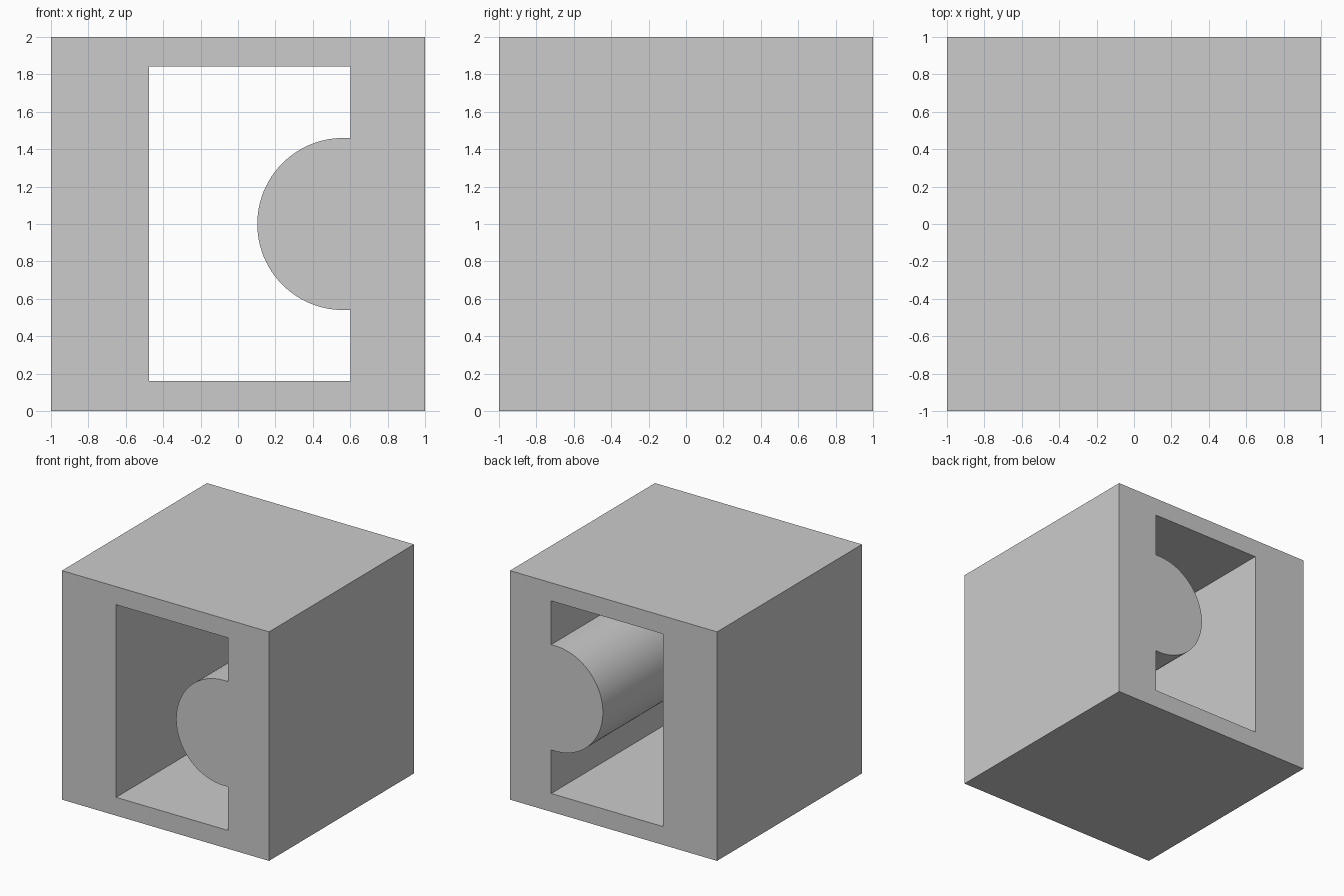
import bpy, bmesh, math

if "Cube" in bpy.data.objects:
    bpy.data.objects.remove(bpy.data.objects["Cube"])


def prism(name, profile, depth):
    """Extrude an x-z profile symmetrically along y."""
    bm = bmesh.new()
    face = bm.faces.new([bm.verts.new((x, -depth / 2, z)) for x, z in profile])
    ext = bmesh.ops.extrude_face_region(bm, geom=[face])
    bmesh.ops.translate(bm, vec=(0, depth, 0),
                        verts=[v for v in ext["geom"] if isinstance(v, bmesh.types.BMVert)])
    bmesh.ops.recalc_face_normals(bm, faces=bm.faces)
    mesh = bpy.data.meshes.new(name)
    bm.to_mesh(mesh)
    bm.free()
    obj = bpy.data.objects.new(name, mesh)
    bpy.context.collection.objects.link(obj)
    return obj


# Solid outer block
block = prism("block", [(-1, 0), (1, 0), (1, 2), (-1, 2)], 2)

# Through opening with a rounded rib bulging in from its right wall
left, right, bottom, top = -0.477, 0.602, 0.16, 1.842
cx, cz, r, steps = 0.563, 1.0, 0.46, 48
rib = [(cx + r * math.cos(a), cz + r * math.sin(a))
       for a in (-math.pi / 2 - math.pi * i / steps for i in range(steps + 1))]
outline = [(left, top), (left, bottom), (right, bottom), (right, cz - r),
           *rib, (right, cz + r), (right, top)]
cutter = prism("opening_cutter", outline, 2.4)
cutter.hide_render = True

cut = block.modifiers.new("opening", "BOOLEAN")
cut.operation = "DIFFERENCE"
cut.solver = "EXACT"
cut.object = cutter
bpy.context.view_layer.objects.active = block
bpy.ops.object.select_all(action="DESELECT")
block.select_set(True)
bpy.ops.object.modifier_apply(modifier=cut.name)
bpy.data.objects.remove(cutter, do_unlink=True)

# Smooth rib, sharp corners
bpy.ops.object.shade_smooth_by_angle(angle=math.radians(30))
